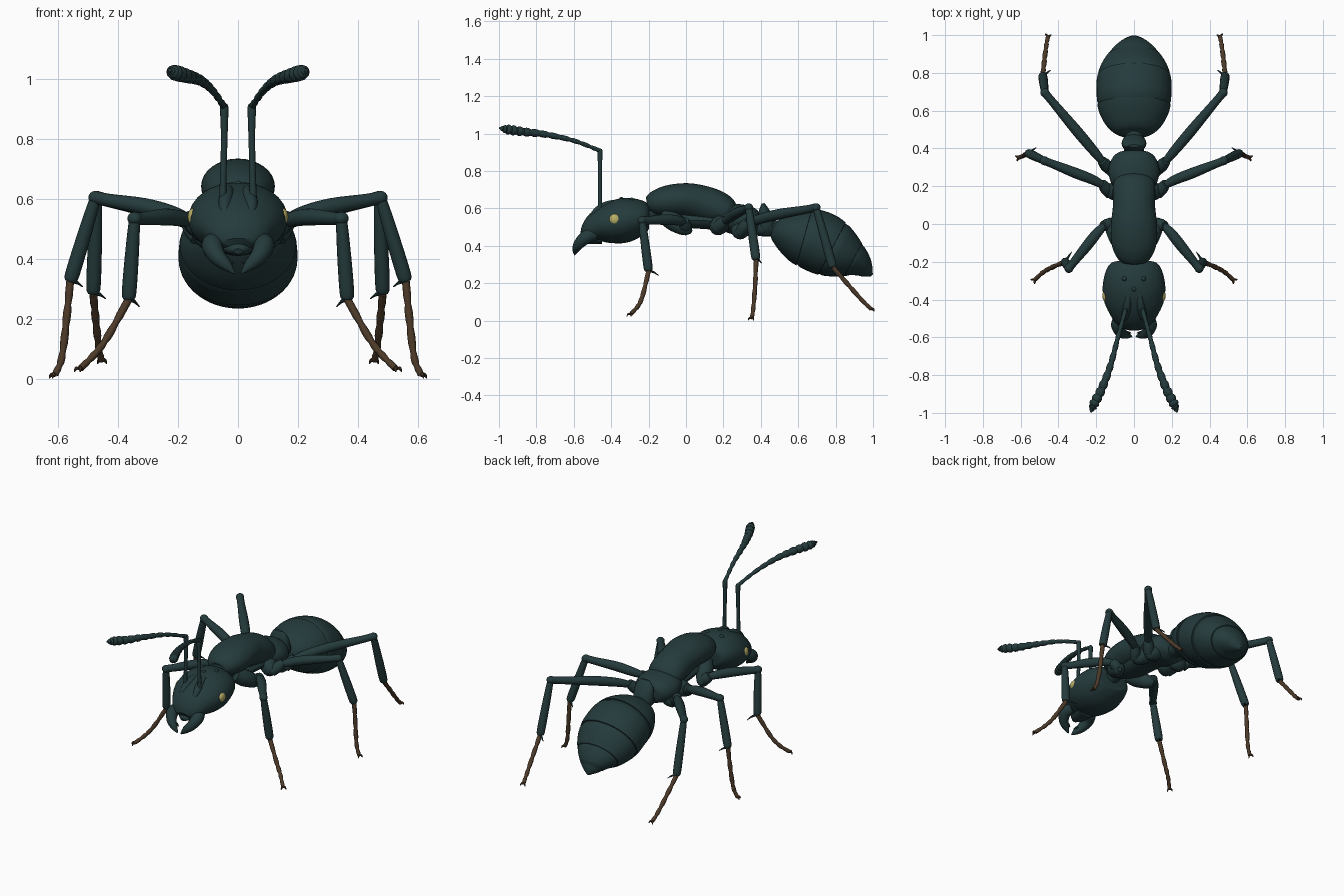
import bpy, math
from mathutils import Vector

old = bpy.data.objects.get("Cube")
if old:
    bpy.data.objects.remove(old, do_unlink=True)


def material(name, rgb):
    m = bpy.data.materials.new(name)
    m.use_nodes = True
    m.diffuse_color = (*rgb, 1)
    bsdf = m.node_tree.nodes["Principled BSDF"]
    bsdf.inputs["Base Color"].default_value = (*rgb, 1)
    bsdf.inputs["Roughness"].default_value = 0.6
    return m


SHELL = material("dark_teal_shell", (0.018, 0.043, 0.045))
BROWN = material("brown_feet", (0.075, 0.043, 0.022))
YELLOW = material("yellow_eye", (0.48, 0.42, 0.13))
parts = []


def spline(knots, sub):
    """Catmull-Rom through (x, y, z, radius_a, radius_b) knots."""
    k = [Vector(p) for p in knots]
    k = [2 * k[0] - k[1]] + k + [2 * k[-1] - k[-2]]
    out = []
    for i in range(1, len(k) - 2):
        a, b, c, d = k[i - 1:i + 3]
        for s in range(sub):
            t = s / sub
            out.append(0.5 * (2 * b + (c - a) * t + (2 * a - 5 * b + 4 * c - d) * t ** 2
                              + (3 * b - a - 3 * c + d) * t ** 3))
    return out + [k[-2]]


def tube(name, knots, mat=SHELL, sub=4, sides=16, mirror=False, beads=0, steps=()):
    """Elliptical loft along a path; beads pinch it, steps cut plate edges."""
    knots = [(*p, p[3]) if len(p) == 4 else p for p in knots]
    pts = spline(knots, sub)
    rings = []
    for i, p in enumerate(pts):
        c = Vector(p[:3])
        tan = Vector(pts[min(i + 1, len(pts) - 1)][:3]) - Vector(pts[max(i - 1, 0)][:3])
        tan.normalize()
        side = Vector((1, 0, 0))
        side = (side - tan * side.dot(tan)).normalized()
        up = tan.cross(side)
        f = 0.78 if beads and i % beads == 0 and 0 < i < len(pts) - 1 else 1
        ra, rb = max(p[3], 0.002) * f, max(p[4], 0.002) * f
        ring = [side * ra * math.cos(2 * math.pi * s / sides)
                + up * rb * math.sin(2 * math.pi * s / sides) for s in range(sides)]
        rings.append([c + v for v in ring])
        if i in steps:
            rings.append([c + v * 0.955 + tan * 0.001 for v in ring])
    verts = [v for r in rings for v in r]
    faces = [(i * sides + s, i * sides + (s + 1) % sides,
              (i + 1) * sides + (s + 1) % sides, (i + 1) * sides + s)
             for i in range(len(rings) - 1) for s in range(sides)]
    faces.append(tuple(reversed(range(sides))))
    faces.append(tuple(range(len(verts) - sides, len(verts))))
    me = bpy.data.meshes.new(name)
    me.from_pydata(verts, [], faces)
    me.materials.append(mat)
    ob = bpy.data.objects.new(name, me)
    bpy.context.collection.objects.link(ob)
    finish(ob, mirror)
    return ob


def finish(ob, mirror):
    parts.append(ob)
    if mirror:
        m = ob.modifiers.new("Mirror", "MIRROR")
        m.use_mirror_merge = False


def ball(name, loc, size, mat=SHELL, mirror=False):
    bpy.ops.mesh.primitive_uv_sphere_add(segments=20, ring_count=12, radius=1)
    ob = bpy.context.object
    ob.name = name
    for v in ob.data.vertices:
        v.co = Vector(a * b for a, b in zip(v.co, size)) + Vector(loc)
    ob.data.materials.append(mat)
    finish(ob, mirror)


# Head
tube("head", [(0, -.195, .555, .07, .04), (0, -.203, .555, .115, .07), (0, -.235, .553, .143, .093),
              (0, -.29, .545, .16, .113), (0, -.35, .532, .166, .119), (0, -.42, .517, .155, .106),
              (0, -.48, .497, .125, .082), (0, -.53, .467, .088, .048), (0, -.553, .452, .05, .02)],
     sides=32)
ball("clypeus", (0, -.495, .49), (.065, .05, .055))
tube("frontal_lobe", [(.028, -.36, .638, .012), (.035, -.43, .615, .022), (.045, -.48, .58, .022),
                      (.04, -.52, .535, .01)], sides=10, mirror=True)
ball("eye", (.148, -.38, .54), (.02, .032, .03), YELLOW, True)
ball("side_ocellus", (.05, -.29, .645), (.013, .013, .013), mirror=True)
ball("middle_ocellus", (0, -.345, .648), (.013, .013, .013))

# Jaws
tube("mandible", [(.07, -.49, .46, .034), (.086, -.535, .445, .036), (.07, -.572, .41, .029),
                  (.04, -.588, .38, .02), (.012, -.595, .352, .004)], sides=12, mirror=True)
tube("mandible_tooth", [(.05, -.575, .40, .012), (.03, -.575, .395, .008), (.015, -.578, .385, .002)],
     sides=8, mirror=True)
tube("mouth", [(0, -.45, .44, .06, .03), (0, -.53, .435, .045, .025), (0, -.56, .425, .015, .01)])

# Antennae
ball("antenna_socket", (.048, -.46, .59), (.02, .02, .018), mirror=True)
tube("antenna_scape", [(.05, -.46, .58, .015), (.05, -.46, .64, .011), (.046, -.46, .8, .011),
                       (.046, -.46, .9, .014), (.047, -.462, .915, .01)], sides=10, mirror=True)
tube("antenna_flagellum", [(.046, -.458, .908, .011), (.085, -.60, .962, .013), (.125, -.75, .995, .018),
                           (.17, -.87, 1.01, .024), (.212, -.955, 1.022, .026), (.228, -.997, 1.03, .006)],
     sub=8, sides=12, mirror=True, beads=3)

# Thorax and waist
tube("neck", [(0, -.25, .56, .05, .045), (0, -.19, .58, .05, .045), (0, -.13, .6, .06, .05)])
tube("thorax", [(0, -.212, .615, .03, .02), (0, -.204, .615, .06, .04), (0, -.17, .625, .095, .066),
                (0, -.1, .637, .12, .085), (0, 0, .643, .122, .092), (0, .09, .625, .112, .096),
                (0, .17, .602, .113, .09), (0, .225, .575, .105, .072), (0, .25, .56, .06, .04)],
     sides=32)
tube("propodeum", [(0, .17, .55, .09, .05), (0, .22, .548, .122, .075), (0, .28, .54, .135, .083),
                   (0, .34, .528, .12, .08), (0, .375, .517, .085, .058), (0, .39, .515, .04, .03)],
     sides=32)
tube("thorax_underside", [(0, -.15, .57, .05, .03), (0, -.02, .54, .08, .04), (0, .15, .53, .09, .045),
                          (0, .3, .49, .07, .035)])
tube("waist_link", [(0, .35, .5, .045, .04), (0, .42, .495, .055, .045), (0, .5, .495, .045, .04)])
tube("waist_node", [(0, .435, .455, .035, .03), (0, .432, .49, .06, .05), (0, .425, .54, .066, .045),
                    (0, .417, .59, .058, .028), (0, .412, .627, .03, .008)], sides=20)

# Abdomen with overlapping plates
tube("abdomen", [(0, .467, .50, .05, .03), (0, .488, .49, .11, .07), (0, .535, .475, .155, .11),
                 (0, .61, .452, .19, .15), (0, .70, .425, .198, .166), (0, .78, .385, .195, .158),
                 (0, .86, .342, .163, .122), (0, .92, .308, .115, .08), (0, .965, .268, .06, .043),
                 (0, .993, .24, .008, .008)],
     sides=40, steps=(13, 20, 26, 31))

# Legs: hip, trochanter, knee, ankle, then foot points
legs = {
    "front": [(.06, -.12, .56), (.12, .0, .49), (.165, -.01, .535), (.345, -.235, .535), (.365, -.2, .265),
              (.435, -.23, .14), (.48, -.255, .08), (.525, -.295, .035)],
    "middle": [(.06, .2, .53), (.125, .16, .49), (.17, .215, .54), (.475, .335, .605), (.56, .375, .325),
               (.572, .37, .2), (.588, .36, .07), (.61, .352, .014)],
    "rear": [(.06, .29, .5), (.13, .29, .47), (.17, .335, .53), (.472, .695, .605), (.483, .785, .285),
             (.475, .86, .2), (.465, .94, .11), (.456, .99, .062)],
}
for name, pts in legs.items():
    hip, troch, femur, knee, ankle, f1, f2, toe = [Vector(p) for p in pts]
    tube(name + "_coxa", [(*hip, .04), (*hip.lerp(troch, .45), .05), (*troch, .038),
                          (*(troch + (troch - hip) * .22), .012)], mirror=True)
    tube(name + "_trochanter", [(*troch, .03), (*troch.lerp(femur, .5), .033), (*femur, .025)], mirror=True)
    mid = femur.lerp(knee, .45) + Vector((0, 0, .005))
    tube(name + "_femur", [(*femur.lerp(troch, .25), .018), (*femur.lerp(knee, .15), .026), (*mid, .028),
                           (*femur.lerp(knee, .85), .022), (*knee, .022)], mirror=True)
    ball(name + "_knee", knee, (.024, .024, .022), mirror=True)
    tube(name + "_tibia", [(*knee, .018), (*knee.lerp(ankle, .2), .021), (*knee.lerp(ankle, .6), .024),
                           (*knee.lerp(ankle, .93), .024), (*ankle, .018)], mirror=True)
    tube(name + "_tarsus", [(*ankle, .013), (*f1, .0135), (*f2, .0125), (*toe, .011)], BROWN,
         sub=5, sides=10, mirror=True, beads=3)
    # Spur at the ankle
    out = Vector((-.035, .025, -.005)) if name != "front" else Vector((-.03, .045, -.01))
    tube(name + "_spur", [(*ankle, .008), (*(ankle + out * .6), .006),
                          (*(ankle + out * 1.2 + Vector((0, 0, -.012))), .002)], sides=6, mirror=True)
    # Pair of hooked claws
    fwd = Vector((toe.x - f2.x, toe.y - f2.y, 0)).normalized()
    across = Vector((-fwd.y, fwd.x, 0))
    for n, s in (("inner", 1), ("outer", -1)):
        c1 = toe + fwd * .01 + across * s * .01
        c2 = toe + fwd * .015 + across * s * .015 + Vector((0, 0, -.012))
        tube(f"{name}_{n}_claw", [(*toe, .008), (*c1, .006), (*c2, .002)], BROWN, sides=6, mirror=True)

# Smooth shading that keeps plate edges crisp
bpy.ops.object.select_all(action="DESELECT")
for ob in parts:
    ob.select_set(True)
bpy.context.view_layer.objects.active = parts[0]
bpy.ops.object.shade_smooth_by_angle(angle=math.radians(40))
